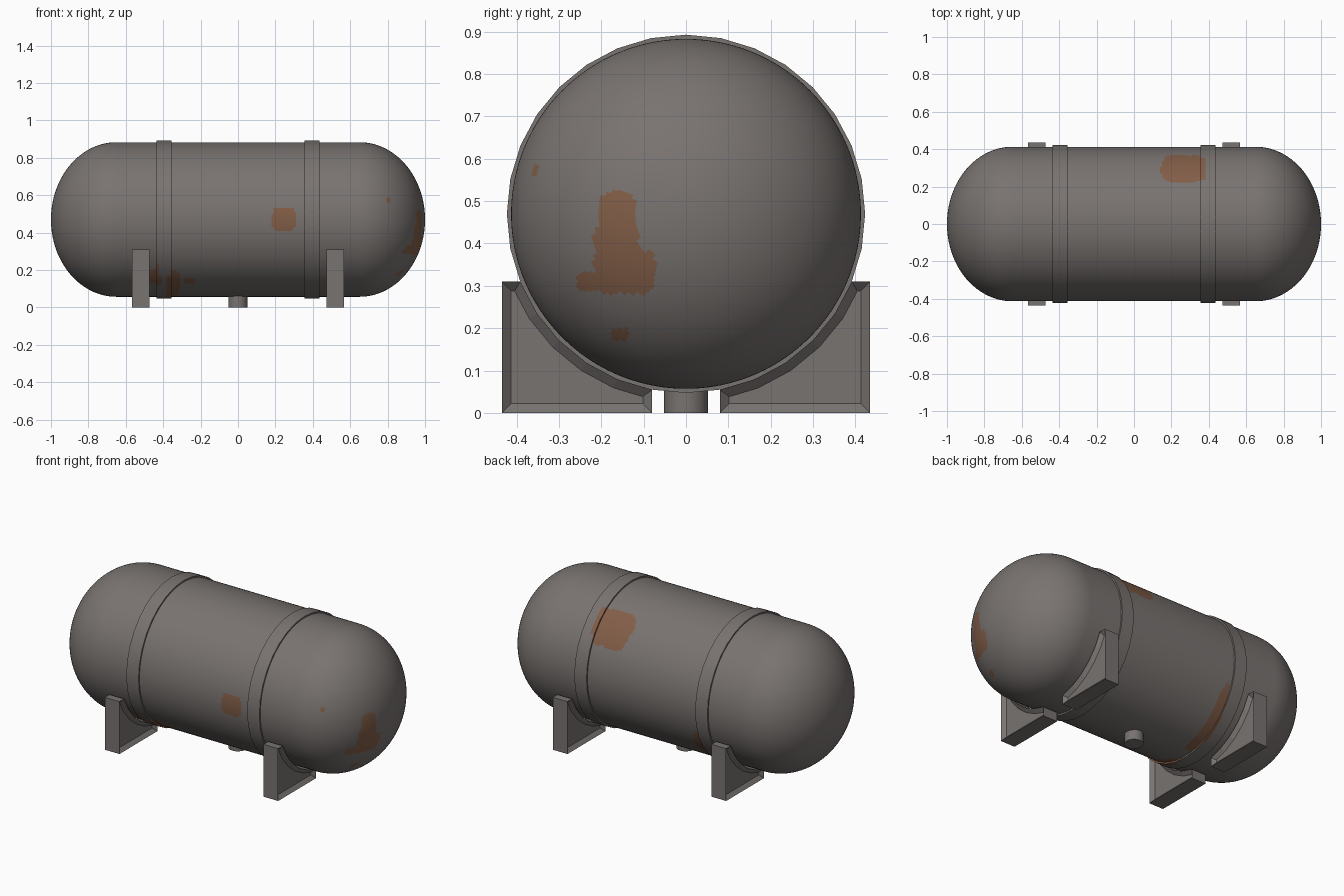
import bpy, bmesh, math

if "Cube" in bpy.data.objects:
    bpy.data.objects.remove(bpy.data.objects["Cube"])

CZ = 0.47          # height of the tank axis
R = 0.413          # tank radius
BAND_R = 0.423     # strap radius


def material(name, rgb):
    m = bpy.data.materials.new(name)
    m.diffuse_color = (*rgb, 1)
    m.use_nodes = True
    m.node_tree.nodes["Principled BSDF"].inputs["Base Color"].default_value = m.diffuse_color
    return m


GREY = material("grey_metal", (0.19, 0.172, 0.164))
RUST = material("rust_brown", (0.225, 0.112, 0.064))

# Rust blobs: (axis u, axis v, facing axis, facing side, centre u, v, half size u, v)
BLOBS = [
    (1, 2, 0, 1, -0.162, 0.450, 0.045, 0.075),
    (1, 2, 0, 1, -0.165, 0.400, 0.054, 0.055),
    (1, 2, 0, 1, -0.145, 0.335, 0.075, 0.056),
    (1, 2, 0, 1, -0.225, 0.310, 0.035, 0.022),
    (1, 2, 0, 1, -0.155, 0.185, 0.020, 0.016),
    (0, 2, 1, -1, 0.245, 0.470, 0.065, 0.063),
    (0, 2, 1, -1, 0.805, 0.572, 0.012, 0.014),
    (0, 2, 1, -1, -0.445, 0.165, 0.035, 0.040),
    (0, 2, 1, -1, -0.350, 0.130, 0.038, 0.072),
    (0, 2, 1, -1, -0.260, 0.140, 0.030, 0.015),
    (0, 1, 2, 1, 0.265, 0.295, 0.122, 0.076),
    (0, 1, 2, -1, -0.330, 0.220, 0.034, 0.170),
]


def is_rust(p):
    mid = (0, 0, CZ)
    for u, v, k, side, cu, cv, hu, hv in BLOBS:
        if (p[k] - mid[k]) * side <= 0:
            continue
        a, b = (p[u] - cu) / hu, (p[v] - cv) / hv
        if abs(a) > 1.2 or abs(b) > 1.2:
            continue
        wobble = 0.12 * math.sin(5 * math.atan2(b, a) + cu * 40)
        if a ** 4 + b ** 4 < 0.9 + wobble:
            return True
    return False


def finish(bm, name, smooth=30):
    bmesh.ops.recalc_face_normals(bm, faces=bm.faces[:])
    me = bpy.data.meshes.new(name)
    bm.to_mesh(me)
    bm.free()
    ob = bpy.data.objects.new(name, me)
    bpy.context.collection.objects.link(ob)
    me.materials.append(GREY)
    if smooth:
        bpy.ops.object.select_all(action='DESELECT')
        ob.select_set(True)
        bpy.context.view_layer.objects.active = ob
        bpy.ops.object.shade_smooth_by_angle(angle=math.radians(smooth))
    return ob


def lathe(name, profile, segs, closed=False):
    """Spin (x, radius) points around the tank axis and paint the rust."""
    bm = bmesh.new()
    rings = []
    for x, r in profile:
        rings.append([bm.verts.new((x, r * math.sin(math.tau * i / segs),
                                    CZ + r * math.cos(math.tau * i / segs)))
                      for i in range(segs)])
    pairs = list(zip(rings, rings[1:]))
    if closed:
        pairs.append((rings[-1], rings[0]))
    for a, b in pairs:
        for i in range(segs):
            j = (i + 1) % segs
            f = bm.faces.new((a[i], a[j], b[j], b[i]))
            if is_rust(f.calc_center_median()):
                f.material_index = 1
    bmesh.ops.remove_doubles(bm, verts=bm.verts[:], dist=1e-5)
    ob = finish(bm, name)
    ob.data.materials.append(RUST)
    return ob


# Tank body: straight barrel with elliptical heads
STRAIGHT, N = 0.65, 48
head = [(STRAIGHT + 0.35 * math.sin(math.pi / 2 * i / N),
         R * math.cos(math.pi / 2 * i / N)) for i in range(N + 1)]
barrel = [(-STRAIGHT + 0.01 * i, R) for i in range(1, 130)]
lathe("tank_body", [(-x, r) for x, r in reversed(head)] + barrel + head, 256)

# Two straps around the barrel
for side, label in ((-1, "left"), (1, "right")):
    x0 = side * 0.396 - 0.04
    outer = [(x0 + 0.08 * i / 6, BAND_R) for i in range(7)]
    lathe(label + "_strap", outer + [(x0 + 0.08, 0.40), (x0, 0.40)], 32, closed=True)


# Four support feet: cradle outline, extruded, with recessed side panels
def foot(name, sx, sy):
    arc = [(BAND_R * math.sin(t), CZ - BAND_R * math.cos(t))
           for t in (math.radians(11.25 * k) for k in range(1, 6))]
    z0 = CZ - math.sqrt(BAND_R ** 2 - 0.08 ** 2)
    y1 = math.sqrt(BAND_R ** 2 - (CZ - 0.31) ** 2)
    outline = [(0.435, 0), (0.435, 0.31), (y1, 0.31)] + arc[::-1][:-1] + [(0.08, z0), (0.08, 0)]
    bm = bmesh.new()
    x0 = sx * 0.52 - 0.048
    base = bm.faces.new([bm.verts.new((x0, sy * y, z)) for y, z in outline])
    ext = bmesh.ops.extrude_face_region(bm, geom=[base], use_keep_orig=True)
    for v in (g for g in ext["geom"] if isinstance(g, bmesh.types.BMVert)):
        v.co.x += 0.096
    bmesh.ops.recalc_face_normals(bm, faces=bm.faces[:])
    panels = [f for f in bm.faces if abs(f.normal.x) > 0.9]
    bmesh.ops.inset_individual(bm, faces=panels, thickness=0.022, use_even_offset=True)
    for f in panels:
        push = -0.02 if f.calc_center_median().x > sx * 0.52 else 0.02
        for v in f.verts:
            v.co.x += push
    finish(bm, name, smooth=0)


for sx, lx in ((-1, "left"), (1, "right")):
    for sy, ly in ((-1, "front"), (1, "back")):
        foot(f"{ly}_{lx}_foot", sx, sy)

# Drain pipe under the middle
bm = bmesh.new()
bmesh.ops.create_cone(bm, cap_ends=True, segments=20, radius1=0.052, radius2=0.052, depth=0.08)
bmesh.ops.translate(bm, verts=bm.verts[:], vec=(0, 0, 0.04))
finish(bm, "drain_pipe")
